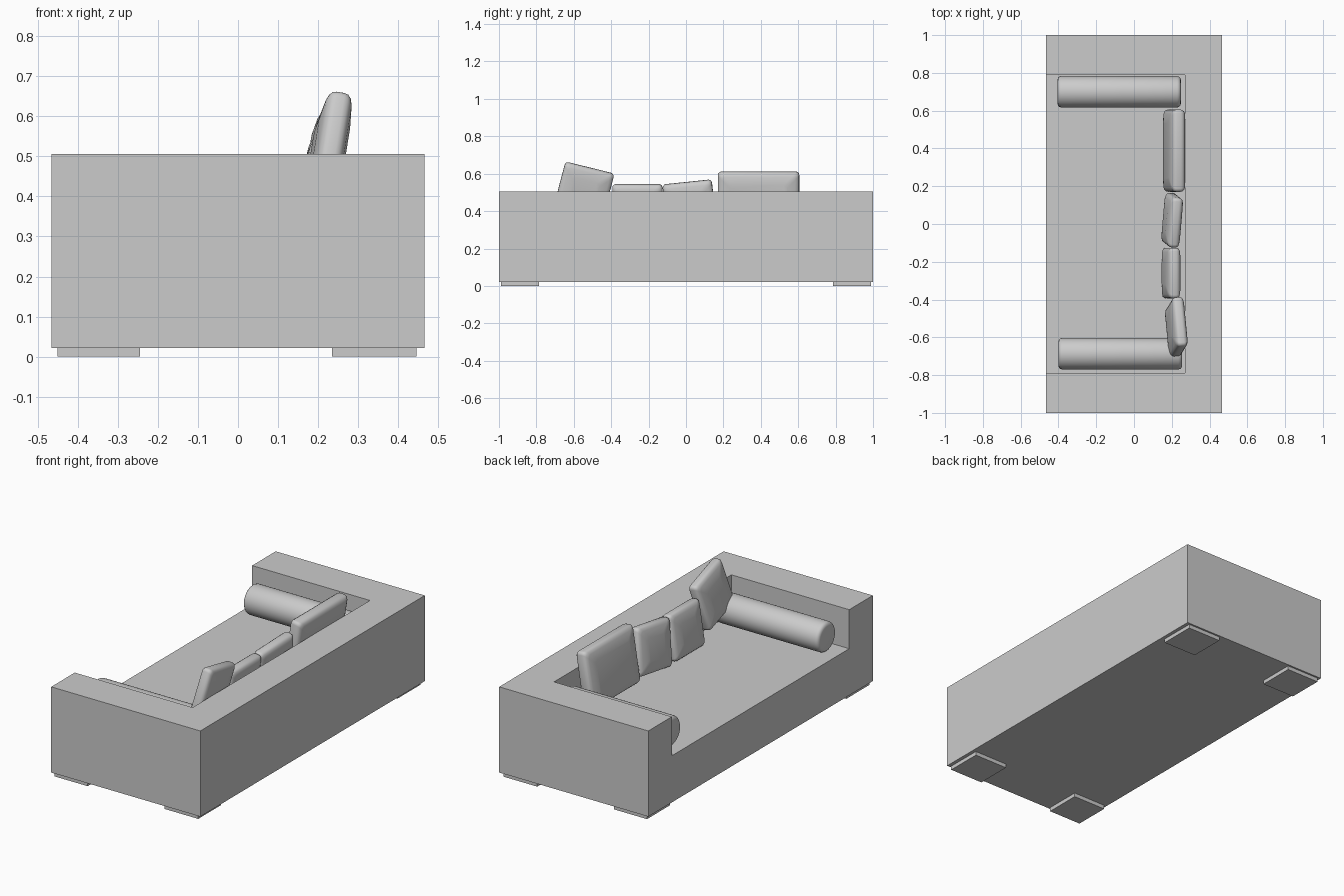
import bpy, bmesh, math
from mathutils import Matrix

if "Cube" in bpy.data.objects:
    bpy.data.objects.remove(bpy.data.objects["Cube"])

grey = bpy.data.materials.new("grey_fabric")
grey.diffuse_color = (0.6, 0.6, 0.6, 1)
grey.use_nodes = True
grey.node_tree.nodes["Principled BSDF"].inputs["Base Color"].default_value = grey.diffuse_color


def add_object(name, bm, smooth=False):
    bmesh.ops.recalc_face_normals(bm, faces=bm.faces)
    mesh = bpy.data.meshes.new(name)
    bm.to_mesh(mesh)
    bm.free()
    mesh.materials.append(grey)
    obj = bpy.data.objects.new(name, mesh)
    bpy.context.collection.objects.link(obj)
    bpy.ops.object.select_all(action='DESELECT')
    obj.select_set(True)
    bpy.context.view_layer.objects.active = obj
    if smooth:
        bpy.ops.object.shade_smooth_by_angle(angle=math.radians(35))
    return obj


def box(name, x, y, z):
    bm = bmesh.new()
    size = [b - a for a, b in (x, y, z)]
    mid = [(a + b) / 2 for a, b in (x, y, z)]
    bmesh.ops.create_cube(bm, size=1, matrix=Matrix.Translation(mid) @ Matrix.Diagonal((*size, 1)))
    return add_object(name, bm)


def loft(bm, rings):
    """Skin a list of closed rings and cap both ends."""
    rings = [[bm.verts.new(p) for p in ring] for ring in rings]
    n = len(rings[0])
    for a, b in zip(rings, rings[1:]):
        for i in range(n):
            j = (i + 1) % n
            bm.faces.new((a[i], a[j], b[j], b[i]))
    bm.faces.new(rings[0])
    bm.faces.new(rings[-1])


def bolster(name, x0, x1, y, z, r):
    """Cylinder along x with rounded rims."""
    b = 0.02
    arc = [(b * (1 - math.cos(a)), b * (1 - math.sin(a)))
           for a in (0, math.pi / 6, math.pi / 3, math.pi / 2)]
    prof = [(x0 + dx, r - dr) for dx, dr in arc]
    prof += [(x1 - dx, r - dr) for dx, dr in reversed(arc)]
    n = 32
    bm = bmesh.new()
    loft(bm, [[(x, y + rr * math.cos(2 * math.pi * i / n), z + rr * math.sin(2 * math.pi * i / n))
               for i in range(n)] for x, rr in prof])
    add_object(name, bm, True)


def cushion(name, centre, width, height, thick, rot):
    """Rounded slab facing x, with a raised flat panel on both faces."""
    half = [(0.065, 0.5), (0.022, 0.41), (0.009, 0.34), (0.002, 0.24), (0, 0.12)]
    prof = [(i, -d) for i, d in half] + [(i, d) for i, d in reversed(half)]
    rings = []
    for inset, d in prof:
        w, h, r = width / 2 - inset, height / 2 - inset, 0.018
        ring = []
        for k, (sy, sz) in enumerate(((1, 1), (-1, 1), (-1, -1), (1, -1))):
            for s in range(4):
                a = math.pi / 2 * (k + s / 3)
                ring.append((d * thick, sy * (w - r) + r * math.cos(a), sz * (h - r) + r * math.sin(a)))
        rings.append(ring)
    bm = bmesh.new()
    loft(bm, rings)
    obj = add_object(name, bm, True)
    obj.location = centre
    obj.rotation_euler = [math.radians(a) for a in rot]


# Sofa body: block with the seating area cut out
body = box("sofa_body", (-0.465, 0.465), (-1, 1), (0.022, 0.505))
cutter = box("seat_cutter", (-0.6, 0.27), (-0.79, 0.79), (0.285, 0.7))
cutter.hide_render = True
mod = body.modifiers.new("seat_cut", 'BOOLEAN')
mod.operation = 'DIFFERENCE'
mod.solver = 'EXACT'
mod.object = cutter
bpy.context.view_layer.objects.active = body
bpy.ops.object.modifier_apply(modifier="seat_cut")
bpy.data.objects.remove(cutter)

# Low square feet
for side, (x0, x1) in (("front", (-0.45, -0.245)), ("back", (0.235, 0.445))):
    for end, (y0, y1) in (("right", (-0.99, -0.785)), ("left", (0.785, 0.99))):
        box(f"{side}_{end}_foot", (x0, x1), (y0, y1), (0, 0.023))

# Bolsters along the arms
bolster("left_bolster", -0.405, 0.248, 0.70, 0.37, 0.083)
bolster("right_bolster", -0.40, 0.255, -0.687, 0.37, 0.083)

# Loose cushions leaning on the backrest
cushion("large_cushion", (0.213, 0.388, 0.452), 0.435, 0.32, 0.09, (0, 9, 0))
cushion("middle_cushion", (0.202, 0.02, 0.427), 0.265, 0.26, 0.08, (6, 9, -4))
cushion("small_cushion", (0.196, -0.26, 0.417), 0.268, 0.255, 0.08, (0, 9, 0))
cushion("tilted_cushion", (0.224, -0.548, 0.50), 0.27, 0.275, 0.08, (-14, 10, 3))
